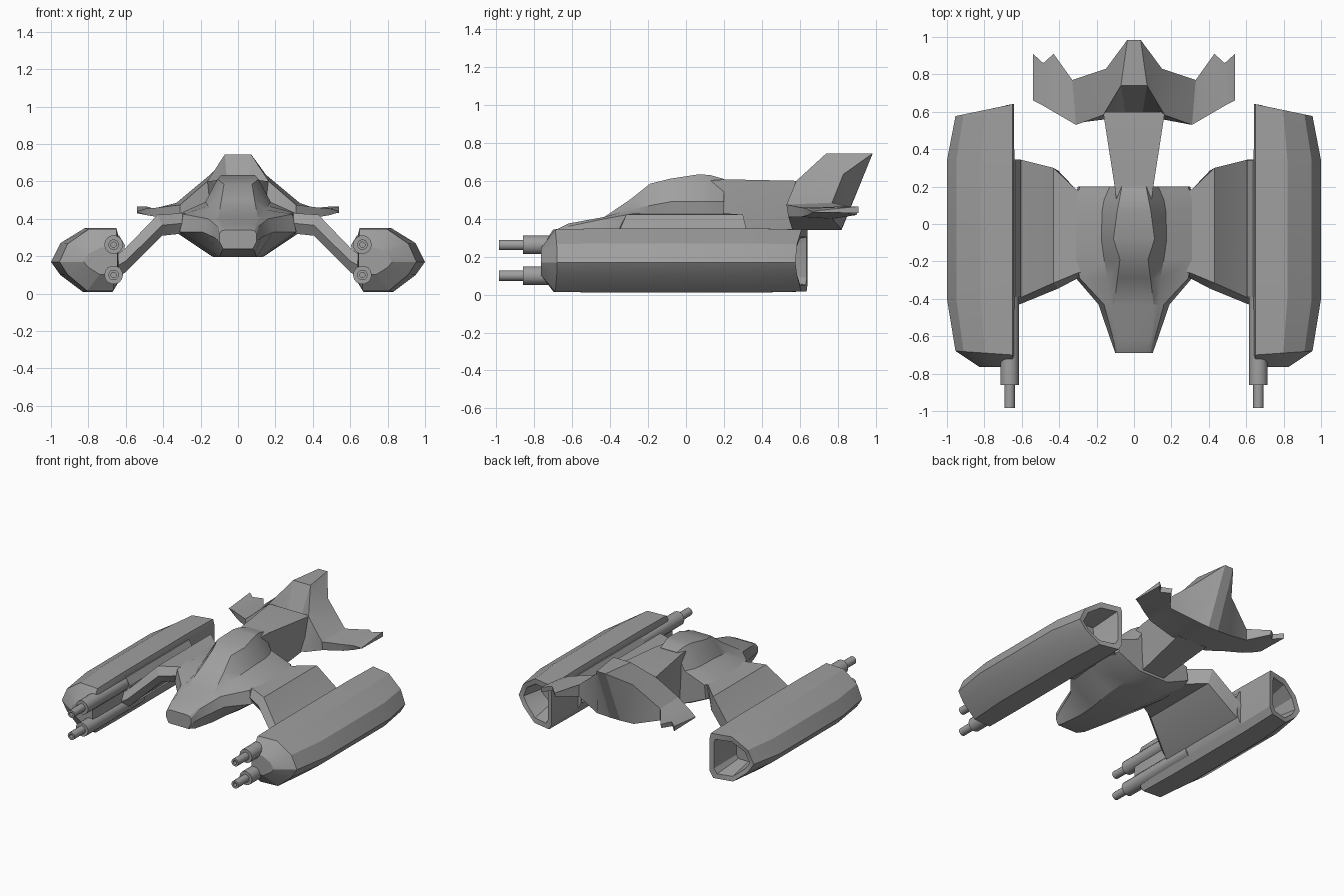
import bpy, bmesh, math

if "Cube" in bpy.data.objects:
    bpy.data.objects.remove(bpy.data.objects["Cube"], do_unlink=True)

# Single hull colour
GREY = (0.35, 0.35, 0.35, 1.0)
hull_grey = bpy.data.materials.new("hull_grey")
hull_grey.use_nodes = True
hull_grey.diffuse_color = GREY
hull_grey.node_tree.nodes["Principled BSDF"].inputs["Base Color"].default_value = GREY


def loft(name, rings, mirror=False, angle=25):
    """Skin a closed solid through equal-sized rings of points."""
    bm = bmesh.new()
    loops = [[bm.verts.new(p) for p in ring] for ring in rings]
    n = len(loops[0])
    for a, b in zip(loops, loops[1:]):
        for i in range(n):
            j = (i + 1) % n
            bm.faces.new((a[i], a[j], b[j], b[i]))
    bm.faces.new(loops[0])
    bm.faces.new(loops[-1])
    bmesh.ops.recalc_face_normals(bm, faces=bm.faces)
    mesh = bpy.data.meshes.new(name)
    bm.to_mesh(mesh)
    bm.free()
    mesh.materials.append(hull_grey)
    obj = bpy.data.objects.new(name, mesh)
    bpy.context.collection.objects.link(obj)
    bpy.ops.object.select_all(action="DESELECT")
    obj.select_set(True)
    bpy.context.view_layer.objects.active = obj
    bpy.ops.object.shade_smooth_by_angle(angle=math.radians(angle))
    if mirror:
        obj.modifiers.new("Mirror", "MIRROR").use_mirror_merge = False
    return obj


def full_ring(y, half):
    """Symmetric cross-section from its +x half, listed top to bottom."""
    return [(x, y, z) for x, z in half] + [(-x, y, z) for x, z in reversed(half)]


# Fuselage: canopy spine, canopy side, shoulder, chine, belly edge
loft("fuselage", [full_ring(y, half) for y, half in (
    (-0.69, ((.07, .34), (.09, .335), (.10, .32), (.10, .28), (.08, .24))),
    (-0.62, ((.085, .375), (.10, .37), (.11, .36), (.125, .30), (.09, .22))),
    (-0.43, ((.105, .41), (.13, .41), (.16, .40), (.19, .33), (.10, .197))),
    (-0.29, ((.088, .505), (.14, .45), (.29, .425), (.31, .33), (.11, .195))),
    (-0.19, ((.075, .585), (.16, .47), (.31, .43), (.32, .33), (.13, .195))),
    (-0.08, ((.11, .612), (.175, .49), (.31, .43), (.32, .32), (.14, .20))),
    (0.07, ((.09, .635), (.17, .49), (.31, .43), (.32, .32), (.13, .22))),
    (0.13, ((.078, .63), (.16, .49), (.31, .43), (.32, .32), (.13, .23))),
    (0.20, ((.065, .61), (.13, .49), (.29, .43), (.30, .33), (.12, .25))),
)], angle=28)

# Tail boom
loft("tail_boom", [full_ring(y, half) for y, half in (
    (0.10, ((.09, .60), (.09, .43), (.08, .25))),
    (0.21, ((.105, .608), (.10, .45), (.09, .27))),
    (0.60, ((.165, .60), (.15, .45), (.12, .34))),
)])

# Swept tail: upper lead, upper trail, lower trail, lower lead
tail_half = [
    ((.07, .74, .745), (.035, .985, .745), (.04, .82, .34), (.04, .56, .34)),
    ((.165, .582, .60), (.15, .83, .635), (.15, .82, .345), (.15, .56, .345)),
    ((.31, .53, .475), (.33, .77, .485), (.33, .77, .40), (.31, .54, .41)),
    ((.43, .60, .46), (.43, .91, .45), (.43, .90, .42), (.43, .61, .41)),
    ((.49, .635, .455), (.485, .86, .465), (.485, .85, .43), (.49, .645, .42)),
    ((.54, .66, .44), (.54, .91, .465), (.54, .91, .43), (.54, .67, .435)),
]
tail_mirror = [[(-x, y, z) for x, y, z in ring] for ring in reversed(tail_half)]
loft("tail_wing", tail_mirror + tail_half)

# Gull wings: flat shoulder, then a slope down to the pods
loft("wing", [
    [(xt, lead + .015, zt), (xt, trail, zt), (xb, trail - .015, zb),
     (xb, lead + .02, zb), (xb, lead - .015, (zt + zb) / 2)]
    for xt, xb, lead, trail, zt, zb in (
        (.25, .25, -.26, .17, .43, .32),
        (.31, .31, -.28, .185, .43, .32),
        (.43, .405, -.33, .30, .422, .31),
        (.61, .60, -.41, .345, .235, .115),
        (.66, .66, -.43, .345, .20, .08),
    )], mirror=True, angle=20)

# Mounting rail on the inner face of each pod
loft("pod_rail", [
    [(.67, y, .32), (.635, y, .31), (.605, y, .26), (.615, y, .11),
     (.64, y, .06), (.67, y, .05)] for y in (-.39, .34)], mirror=True)

# Engine pods with a hollow rear
POD = ((.65, .35), (.82, .35), (.95, .27), (1.0, .17),
       (.95, .10), (.83, .01), (.67, .01), (.64, .06), (.64, .31))


def pod_ring(y, sx, sz, x0=.65, rake=0.0):
    ring = []
    for x, z in POD:
        px = x0 + (x - .65) * sx
        ring.append((px, y - rake * (x - .65), .17 + (z - .17) * sz))
    return ring


loft("engine_pod", [
    pod_ring(-.765, .50, .42),
    pod_ring(-.70, .87, .97, rake=-.06),
    pod_ring(-.40, 1, 1),
    pod_ring(.34, 1, 1),
    pod_ring(.64, .87, .96, rake=.18),
    pod_ring(.635, .68, .74, x0=.68, rake=.18),
    pod_ring(.42, .50, .50, x0=.71),
], mirror=True, angle=22)

# Twin cannons per pod, with bored muzzles
SIDES = 14
for name, z in (("upper_cannon", .262), ("lower_cannon", .10)):
    loft(name, [
        [(.665 + r * math.cos(math.tau * i / SIDES), y,
          z + r * math.sin(math.tau * i / SIDES)) for i in range(SIDES)]
        for y, r in ((-.2, .05), (-.86, .05), (-.86, .028),
                     (-.985, .028), (-.985, .014), (-.93, .014))
    ], mirror=True, angle=35)
